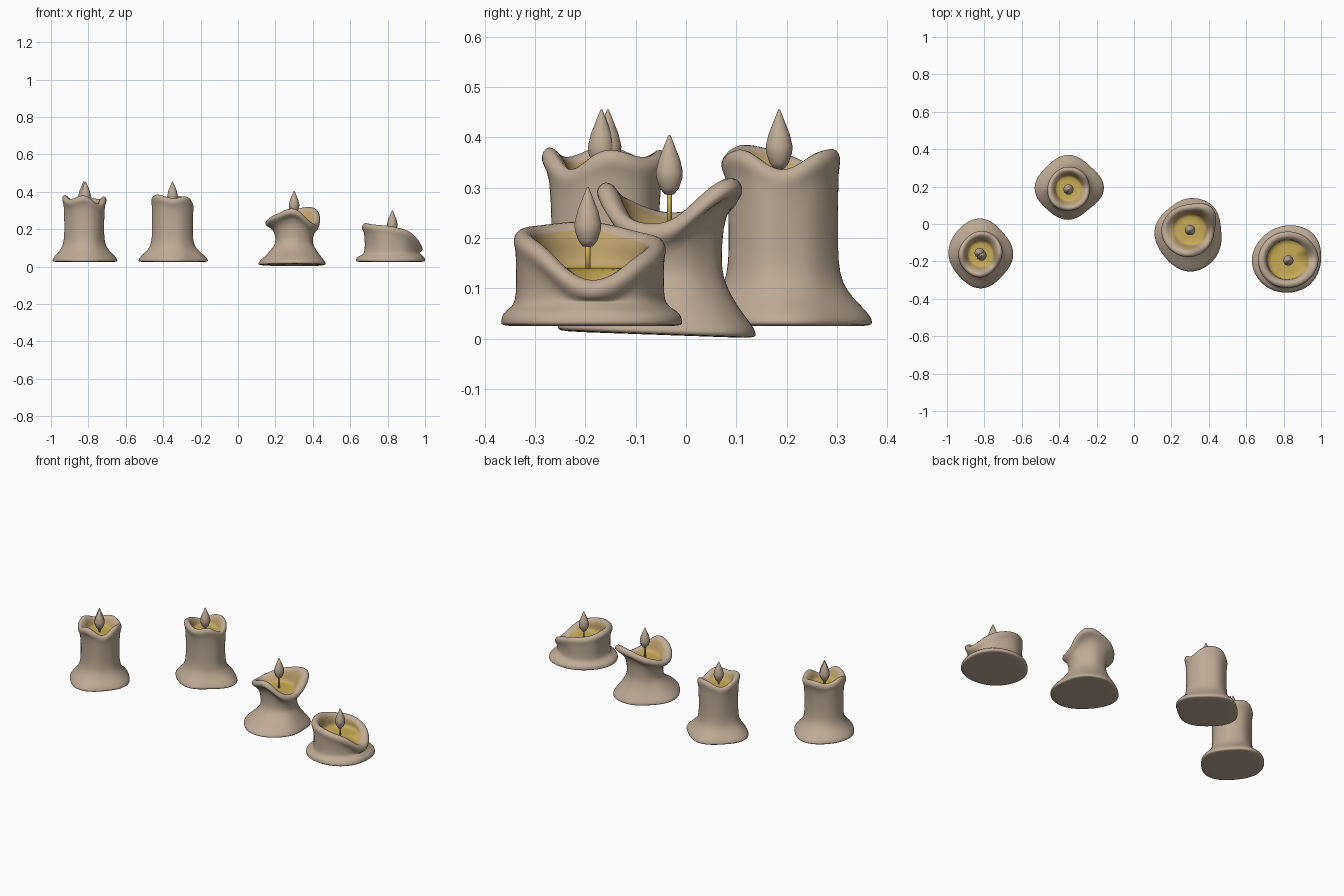
import bpy, bmesh, math

if "Cube" in bpy.data.objects:
    bpy.data.objects.remove(bpy.data.objects["Cube"])

def material(name, rgb):
    m = bpy.data.materials.new(name)
    m.diffuse_color = (*rgb, 1)
    m.use_nodes = True
    m.node_tree.nodes["Principled BSDF"].inputs["Base Color"].default_value = m.diffuse_color
    return m

WAX = material("tan wax", (0.52, 0.41, 0.305))
HONEY = material("honey wax", (0.52, 0.37, 0.15))
GOLD = material("gold melt", (0.58, 0.41, 0.09))
N = 40

def around(vals, a):
    """Smooth periodic interpolation of 8 values given every 45 degrees."""
    f = (a / (2 * math.pi) * 8) % 8
    i = int(f)
    t = f - i
    p0, p1, p2, p3 = (vals[(i + k) % 8] for k in (-1, 0, 1, 2))
    return p1 + 0.5 * t * (p2 - p0 + t * (2*p0 - 5*p1 + 4*p2 - p3 + t * (3*(p1 - p2) + p3 - p0)))

def lathe(bm, rings, mats):
    """Skin rings of points; the first and last ring are closed to their centres."""
    rows = [[bm.verts.new(p) for p in r] for r in rings]
    n = len(rows[0])
    for j in range(len(rows) - 1):
        for i in range(n):
            k = (i + 1) % n
            f = bm.faces.new((rows[j][i], rows[j][k], rows[j+1][k], rows[j+1][i]))
            f.material_index = mats[j]
    for row, m, flip in ((rows[0], mats[0], True), (rows[-1], mats[-1], False)):
        c = bm.verts.new([sum(v.co[d] for v in row) / n for d in range(3)])
        for i in range(n):
            a, b = row[i], row[(i + 1) % n]
            bm.faces.new((b, a, c) if flip else (a, b, c)).material_index = m

def make(name, bm, mats, loc):
    bmesh.ops.recalc_face_normals(bm, faces=bm.faces)
    me = bpy.data.meshes.new(name)
    bm.to_mesh(me)
    bm.free()
    for m in mats:
        me.materials.append(m)
    for p in me.polygons:
        p.use_smooth = True
    ob = bpy.data.objects.new(name, me)
    ob.location = loc
    bpy.context.collection.objects.link(ob)
    return ob

def candle(name, x, y, z0, base, rim, height, body, flare, floor, pool, tilt=0):
    def ring(j, a):
        B, R, H = around(base, a), around(rim, a), around(height, a)
        lo, hi = z0 + flare, H - 0.05
        hi = max(hi, lo + 0.008)
        mid = (lo + hi) / 2
        fl = min(floor, H - 0.006)
        w = 1 + 0.025 * math.sin(3 * a + x * 9) + 0.012 * math.sin(7 * a + y * 20)
        b = body * w
        return [
            (B * 0.6, z0), (B * 0.96, z0), (B * 1.01, z0 + 0.004), (B * 1.0, z0 + 0.014),
            (B * 0.9 + b * 0.1, z0 + 0.026),
            (B * 0.45 + b * 0.55, z0 + 0.026 + (flare - 0.026) * 0.5),
            (B * 0.12 + b * 0.88, lo), (b, lo * 0.6 + mid * 0.4),
            (b * 0.995, mid), (b * 0.8 + R * 0.2, hi),
            (R, H - 0.035), (R * 1.03, H - 0.016), (R * 0.96, H),
            (R * 0.84, H + 0.002), (R * 0.74, H - 0.012),
            (pool * 0.5 + R * 0.33, (fl + H) / 2 - 0.004),
            (pool, fl), (pool * 0.55, floor), (pool * 0.2, floor)][j]
    rings = []
    for j in range(19):
        pts = []
        for i in range(N):
            a = 2 * math.pi * i / N
            r, z = ring(j, a)
            if j < 6:
                z -= tilt * math.sin(a) * r / 0.17
            pts.append((r * math.cos(a), r * math.sin(a), z))
        rings.append(pts)
    mats = [0] * 14 + [1, 1, 2, 2]
    bm = bmesh.new()
    lathe(bm, rings, mats)
    ob = make(name, bm, (WAX, HONEY, GOLD), (x, y, 0))
    ob.modifiers.new("smooth", "SUBSURF").levels = 1
    ob.modifiers["smooth"].render_levels = 1

def turned(name, prof, n, mats, x, y, z, idx):
    bm = bmesh.new()
    lathe(bm, [[(r * math.cos(2 * math.pi * i / n), r * math.sin(2 * math.pi * i / n), h)
                for i in range(n)] for r, h in prof], idx)
    return make(name, bm, mats, (x, y, z))

# wax bodies: base radius, rim radius and rim height given every 45 degrees from +x
candle("left_candle", -0.82, -0.16, 0.025,
       [.175, .165, .19, .175, .172, .165, .185, .165],
       [.115, .12, .122, .112, .118, .12, .125, .11],
       [.375, .36, .375, .36, .383, .36, .38, .335], .107, .085, .32, .07)
candle("back_candle", -0.35, 0.19, 0.025,
       [.19, .165, .18, .165, .182, .16, .168, .155],
       [.112, .115, .115, .11, .112, .12, .118, .118],
       [.335, .37, .375, .345, .37, .385, .365, .375], .109, .085, .32, .07)
candle("leaning_candle", 0.30, -0.03, 0.007,
       [.165, .175, .168, .16, .19, .198, .225, .2],
       [.13, .165, .135, .14, .152, .15, .145, .135],
       [.235, .315, .305, .275, .25, .28, .31, .24], .1, .1, .225, .085, 0.006)
candle("short_candle", 0.82, -0.19, 0.025,
       [.18, .195, .182, .178, .19, .185, .177, .18],
       [.165, .155, .148, .15, .155, .155, .15, .155],
       [.115, .165, .198, .212, .232, .225, .215, .185], .147, .045, .14, .11)

# flames on wicks
FLAME = [(.010, 0), (.020, .012), (.027, .032), (.028, .045), (.022, .070), (.012, .094), (.002, .118)]
for name, x, y, floor, z in (
        ("left", -0.825, -0.155, .318, .337), ("left_twin", -0.815, -0.168, .318, .337),
        ("back", -0.35, 0.185, .318, .337), ("leaning", 0.30, -0.033, .222, .287),
        ("short", 0.825, -0.195, .137, .183)):
    turned(name + "_flame", FLAME, 10, (WAX,), x, y, z, [0] * 6)
    turned(name + "_wick", [(.005, 0), (.005, z + 0.01 - floor)], 8, (GOLD,), x, y, floor, [0])
